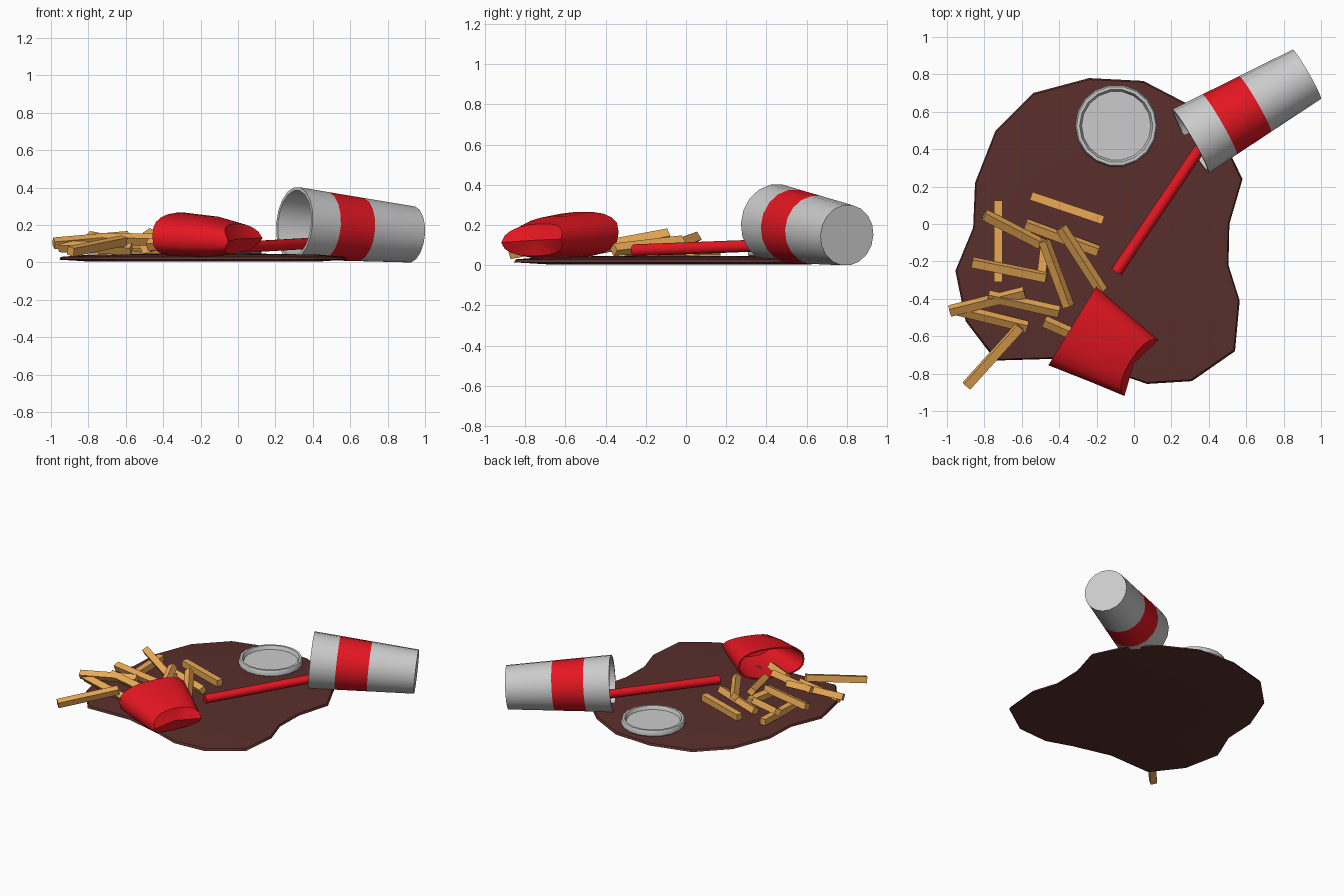
import bpy, bmesh, math
from mathutils import Vector, Matrix

if "Cube" in bpy.data.objects:
    bpy.data.objects.remove(bpy.data.objects["Cube"])


def material(name, rgb):
    m = bpy.data.materials.new(name)
    m.diffuse_color = (*rgb, 1)
    m.use_nodes = True
    m.node_tree.nodes["Principled BSDF"].inputs["Base Color"].default_value = m.diffuse_color
    return m


RED = material("red", (0.78, 0.008, 0.015))
COLA = material("dark_brown", (0.10, 0.028, 0.024))
POTATO = material("golden", (0.83, 0.40, 0.09))
PAPER = material("pale_grey", (0.75, 0.75, 0.75))


def loft(name, rings, mats=(), angle=35, slots=None):
    """Skin a list of equal-length point rings and cap both ends."""
    bm = bmesh.new()
    vs = [[bm.verts.new(p) for p in ring] for ring in rings]
    n = len(vs[0])
    for k in range(len(vs) - 1):
        for i in range(n):
            j = (i + 1) % n
            f = bm.faces.new((vs[k][i], vs[k][j], vs[k + 1][j], vs[k + 1][i]))
            f.material_index = (slots or {}).get(k, 0)
    caps = [bm.faces.new(vs[0]), bm.faces.new(vs[-1])]
    bmesh.ops.poke(bm, faces=caps)
    bmesh.ops.recalc_face_normals(bm, faces=bm.faces)
    me = bpy.data.meshes.new(name)
    bm.to_mesh(me)
    bm.free()
    ob = bpy.data.objects.new(name, me)
    bpy.context.collection.objects.link(ob)
    for m in mats:
        me.materials.append(m)
    if angle:
        bpy.ops.object.select_all(action='DESELECT')
        ob.select_set(True)
        bpy.context.view_layer.objects.active = ob
        bpy.ops.object.shade_smooth_by_angle(angle=math.radians(angle))
    return ob


def lathe_rings(profile, sides, start, direction):
    """Circles (radius, distance) placed along an axis."""
    mat = Matrix.Translation(start) @ Vector(direction).to_track_quat('Z', 'Y').to_matrix().to_4x4()
    return [[mat @ Vector((r * math.cos(math.tau * i / sides), r * math.sin(math.tau * i / sides), t))
             for i in range(sides)] for r, t in profile]


# Spilled drink puddle
outline = [(-.24, .78), (.05, .765), (.30, .635), (.47, .47), (.58, .24), (.51, 0), (.505, -.22),
           (.565, -.41), (.54, -.68), (.31, -.84), (.07, -.855), (-.12, -.79), (-.40, -.72),
           (-.74, -.73), (-.90, -.52), (-.955, -.25), (-.86, -.02), (-.85, .22), (-.74, .50), (-.54, .70)]
cx, cy = -.17, -.03
loft("spill_puddle",
     [[(cx + (x - cx) * s, cy + (y - cy) * s, z) for x, y in outline]
      for s, z in ((.4, .008), (.8, .008), (1, .018), (.99, .033), (.8, .045), (.4, .05))],
     [COLA], 50)

# Tipped cup with red band, lying mouth towards the puddle
rim, base = Vector((.302, .443, .212)), Vector((.923, .800, .153))
cup_r = lambda t: .196 - .0611 * t
loft("cup", lathe_rings([(cup_r(.72), .72), (cup_r(.40), .40), (cup_r(.18), .18), (cup_r(0), 0),
                         (.178, 0), (.138, .69)], 18, rim, base - rim),
     [PAPER, RED], 35, {1: 1})

# Loose lid with raised lip
loft("cup_lid", lathe_rings([(.205, 0), (.22, .012), (.22, .035), (.212, .05), (.196, .05), (.185, .025)],
                            18, (-.095, .525, .042), (0, 0, 1)), [], 35)

# Straw running into the cup
s0, s1 = Vector((-.095, -.257, .078)), Vector((.40, .475, .106))
loft("straw", lathe_rings([(.031, 0), (.031, (s1 - s0).length)], 10, s0, s1 - s0), [RED], 40)

# Fry carton lying on its side
mouth, foot = Vector((-.33, -.545, .155)), Vector((.04, -.77, .125))
axis = (foot - mouth).normalized()
side = Vector((.52, .854, .05))


def carton_ring(t, w, h, inset=0):
    c = mouth.lerp(foot, t)
    pts = []
    for i in range(20):
        a = math.tau * i / 20
        ca, sa = math.cos(a), math.sin(a)
        v = math.copysign(abs(ca) ** .85, ca) * w
        z = math.copysign(abs(sa) ** .75, sa) * h
        pts.append(c + side * v + Vector((0, 0, z)) - axis * inset * abs(sa))
    return pts


loft("fry_carton", [carton_ring(1, .175, .08, .07), carton_ring(.55, .205, .108, .02),
                    carton_ring(0, .246, .114), carton_ring(0, .236, .104),
                    carton_ring(.55, .195, .098, .02), carton_ring(.94, .166, .07, .07)], [RED], 45)

# Scattered fries: end points, and roll in degrees
fries = [
    ((-.55, .150, .075), (-.165, .020, .075), 0),
    ((-.725, .125, .075), (-.725, -.31, .065), 0),
    ((-.80, .050, .14), (-.50, -.105, .085), 30),
    ((-.58, 0, .07), (-.19, -.145, .075), 25),
    ((-.865, -.205, .10), (-.47, -.285, .105), 20),
    ((-.985, -.465, .105), (-.585, -.365, .14), 30),
    ((-.78, -.385, .13), (-.40, -.47, .125), 35),
    ((-.955, -.455, .09), (-.57, -.55, .075), 35),
    ((-.895, -.865, .062), (-.61, -.55, .12), 15),
    ((-.48, -.09, .155), (-.35, -.44, .09), 35),
    ((-.39, -.02, .12), (-.17, -.36, .08), 40),
    ((-.48, -.52, .10), (-.28, -.61, .10), 35),
    ((-.47, -.08, .085), (-.495, -.30, .075), 10),
]
for k, (a, b, roll) in enumerate(fries):
    a, b = Vector(a), Vector(b)
    d = (b - a).normalized()
    u = d.cross(Vector((0, 0, 1))).normalized()
    u.rotate(Matrix.Rotation(math.radians(roll), 3, d))
    v = d.cross(u)
    h = .023
    loft(f"fry_{k + 1}", [[p + u * h * x + v * h * y for x, y in ((-1, -1), (1, -1), (1, 1), (-1, 1))]
                          for p in (a, b)], [POTATO], 0)

# Rest everything on the ground
bpy.context.view_layer.update()
low = min((o.matrix_world @ v.co).z for o in bpy.data.objects for v in o.data.vertices)
for o in bpy.data.objects:
    o.location.z -= low
